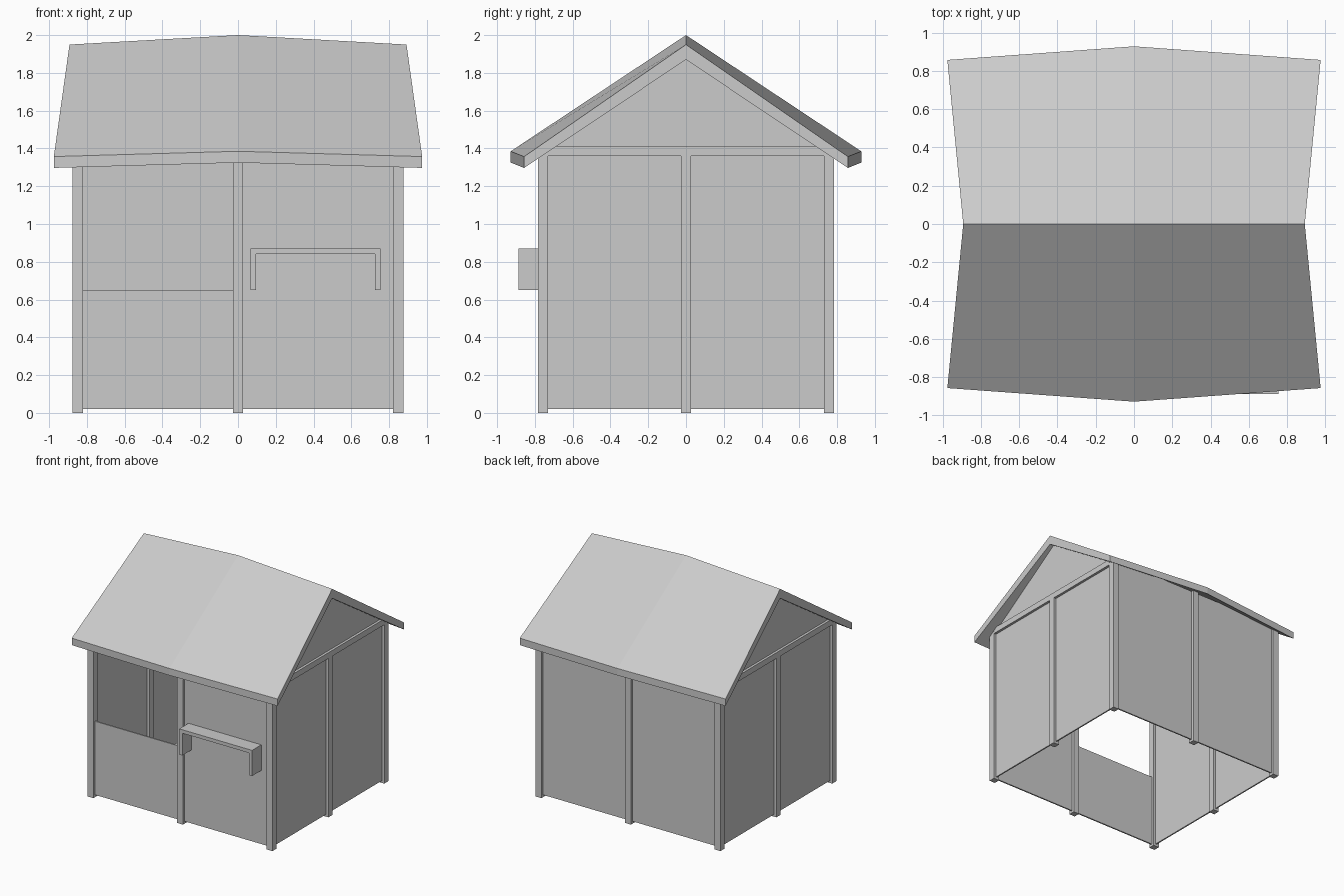
import bpy, bmesh

if "Cube" in bpy.data.objects:
    bpy.data.objects.remove(bpy.data.objects["Cube"])

def mesh_object(name, bm):
    bmesh.ops.recalc_face_normals(bm, faces=bm.faces[:])
    me = bpy.data.meshes.new(name)
    bm.to_mesh(me)
    bm.free()
    ob = bpy.data.objects.new(name, me)
    bpy.context.collection.objects.link(ob)
    return ob

def loft(name, rings):
    """Skin between closed rings of equal length and cap both ends."""
    bm = bmesh.new()
    rows = [[bm.verts.new(p) for p in r] for r in rings]
    n = len(rows[0])
    for a, b in zip(rows, rows[1:]):
        for i in range(n):
            j = (i + 1) % n
            bm.faces.new((a[i], a[j], b[j], b[i]))
    bm.faces.new(rows[0])
    bm.faces.new(rows[-1])
    return mesh_object(name, bm)

def prism(name, profile, x0, x1):
    """Extrude a (y, z) profile along x."""
    return loft(name, [[(x, y, z) for y, z in profile] for x in (x0, x1)])

def box(name, x0, x1, y0, y1, z0, z1):
    return prism(name, [(y0, z0), (y1, z0), (y1, z1), (y0, z1)], x0, x1)

PX, PY, H = 0.848, 0.757, 0.0275   # post centres and half width
T = 0.006                          # half panel thickness
SILL, TOP = 0.02, 1.41

def post(name, x, y, top):
    box(name, x - H, x + H, y - H, y + H, 0, top)

# Posts: four corners and the middle of each wall
for sx, xn in ((-1, "left"), (1, "right")):
    for sy, yn in ((-1, "front"), (1, "back")):
        post(f"{yn}_{xn}_post", sx * PX, sy * PY, 1.38)
    post(f"{xn}_middle_post", sx * PX, 0, 1.36)
for sy, yn in ((-1, "front"), (1, "back")):
    post(f"{yn}_middle_post", 0, sy * PY, TOP)

# Front and back panels; the front left one is a half wall below the opening
for sy, yn in ((-1, "front"), (1, "back")):
    for sx, xn in ((-1, "left"), (1, "right")):
        x0, x1 = sorted((sx * (H - 0.005), sx * (PX - H + 0.005)))
        top = 0.65 if (sy, sx) == (-1, -1) else TOP
        box(f"{yn}_{xn}_panel", x0, x1, sy * PY - T, sy * PY + T, SILL, top)

# Side panels, tie beams and gable triangles
for sx, xn in ((-1, "left"), (1, "right")):
    x = sx * PX
    for sy, yn in ((-1, "front"), (1, "back")):
        y0, y1 = sorted((sy * (H - 0.005), sy * (PY - H + 0.005)))
        box(f"{xn}_{yn}_side_panel", x - T, x + T, y0, y1, SILL, 1.365)
    box(f"{xn}_tie_beam", x - H, x + H, -0.73, 0.73, 1.36, 1.41)
    prism(f"{xn}_gable", [(-0.72, 1.40), (0.72, 1.40), (0, 1.91)], x - T, x + T)

# Counter bracket on the front right panel
BY0, BY1 = -0.888, -PY
box("shelf_top", 0.065, 0.755, BY0, BY1, 0.84, 0.87)
box("shelf_left_leg", 0.065, 0.095, BY0, BY1, 0.65, 0.84)
box("shelf_right_leg", 0.725, 0.755, BY0, BY1, 0.65, 0.84)

# Roof slab: bowed ridge and eaves, flaring outward at the gable ends
def roof_ring(xe, xr, ye, ze, zr, depth):
    return [(xe, -ye, ze), (xr, 0, zr), (xe, ye, ze),
            (xe, ye, ze - 0.06), (xr, 0, zr - depth), (xe, -ye, ze - 0.06)]

loft("roof", [
    roof_ring(-0.975, -0.892, 0.857, 1.357, 1.95, 0.08),
    roof_ring(0, 0, 0.928, 1.385, 2.0, 0.08),
    roof_ring(0.975, 0.892, 0.857, 1.357, 1.95, 0.08),
])
